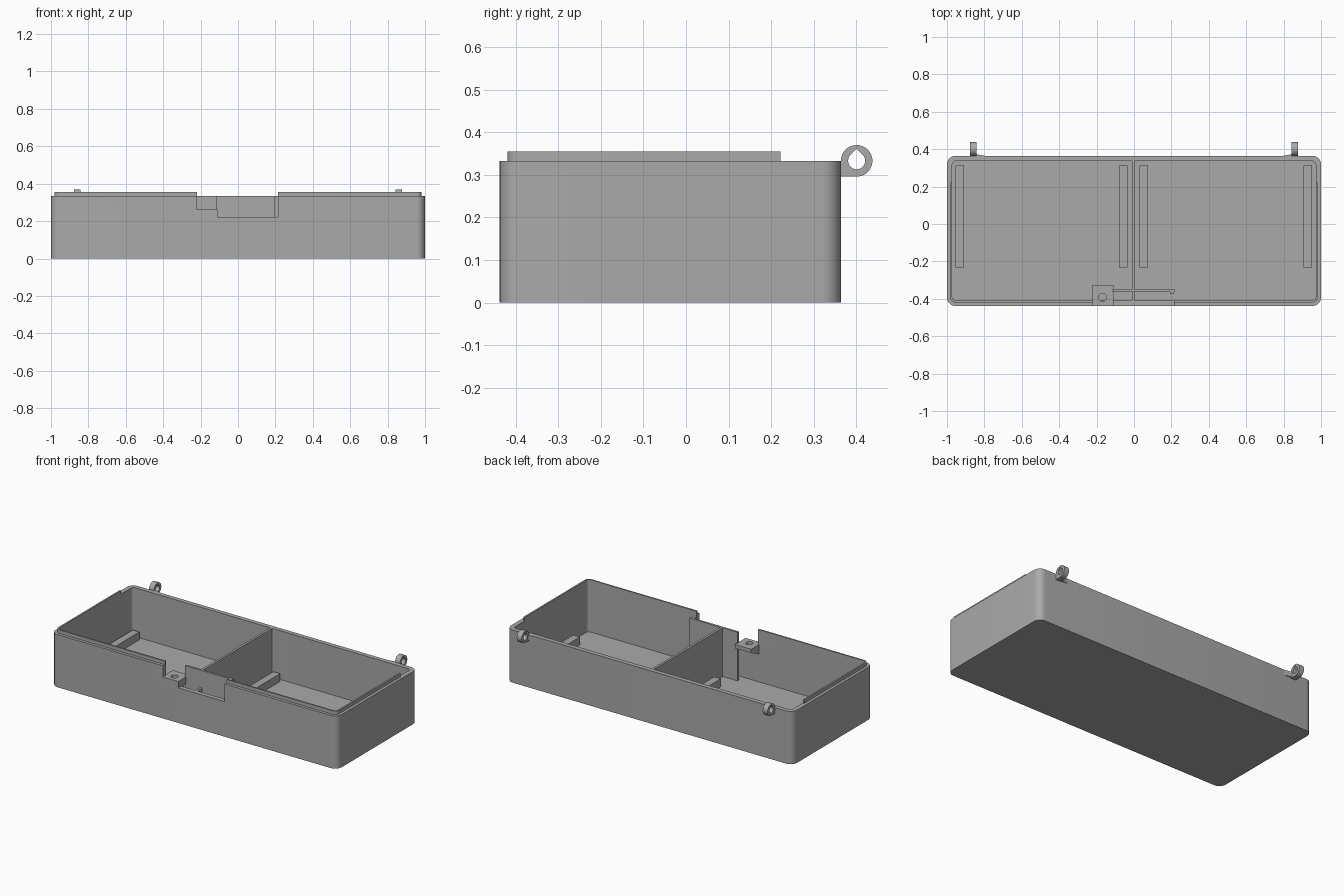
import bpy, bmesh, math

cube = bpy.data.objects.get("Cube")
if cube:
    bpy.data.objects.remove(cube, do_unlink=True)

# Single plastic colour
GREY = (0.4, 0.4, 0.4, 1)
mat = bpy.data.materials.new("grey plastic")
mat.use_nodes = True
mat.diffuse_color = GREY
mat.node_tree.nodes["Principled BSDF"].inputs["Base Color"].default_value = GREY

# Main dimensions
HALF_X, FRONT, BACK = 1.0, -0.438, 0.364
RIM, LIP_TOP, FLOOR, WALL = 0.333, 0.355, 0.025, 0.028
NOTCH_L, NOTCH_R, NOTCH_Z = -0.218, 0.214, 0.222


def finish(name, bm):
    bmesh.ops.recalc_face_normals(bm, faces=bm.faces)
    mesh = bpy.data.meshes.new(name)
    bm.to_mesh(mesh)
    bm.free()
    mesh.materials.append(mat)
    ob = bpy.data.objects.new(name, mesh)
    bpy.context.collection.objects.link(ob)
    return ob


def prism(name, points, shift):
    """Extrude a closed loop of 3D points along a vector."""
    bm = bmesh.new()
    face = bm.faces.new([bm.verts.new(p) for p in points])
    out = bmesh.ops.extrude_face_region(bm, geom=[face])
    verts = [g for g in out["geom"] if isinstance(g, bmesh.types.BMVert)]
    bmesh.ops.translate(bm, verts=verts, vec=shift)
    return finish(name, bm)


def box(name, x0, x1, y0, y1, z0, z1):
    loop = [(x0, y0, z0), (x1, y0, z0), (x1, y1, z0), (x0, y1, z0)]
    return prism(name, loop, (0, 0, z1 - z0))


def rounded(name, inset, radius, z0, z1, steps=8):
    """Rounded rectangular block, inset from the outer walls."""
    x, y0, y1 = HALF_X - inset - radius, FRONT + inset + radius, BACK - inset - radius
    loop = []
    for i, (cx, cy) in enumerate([(x, y1), (-x, y1), (-x, y0), (x, y0)]):
        for k in range(steps + 1):
            a = math.pi / 2 * (i + k / steps)
            loop.append((cx + radius * math.cos(a), cy + radius * math.sin(a), z0))
    return prism(name, loop, (0, 0, z1 - z0))


def cut(ob, *cutters):
    bpy.context.view_layer.objects.active = ob
    for c in cutters:
        c.hide_render = True
        mod = ob.modifiers.new("cut", "BOOLEAN")
        mod.operation, mod.solver, mod.object = "DIFFERENCE", "EXACT", c
        bpy.ops.object.modifier_apply(modifier=mod.name)
        bpy.data.objects.remove(c, do_unlink=True)


def smooth(ob):
    bpy.ops.object.select_all(action="DESELECT")
    ob.select_set(True)
    bpy.context.view_layer.objects.active = ob
    bpy.ops.object.shade_smooth_by_angle(angle=math.radians(30))


# Tray body with latch notch in the front wall
body = rounded("tray_body", 0, 0.045, 0, RIM)
cut(body, rounded("cavity", WALL, 0.02, FLOOR, 0.5),
    box("notch", NOTCH_L, NOTCH_R, -0.5, -0.395, NOTCH_Z, 0.5))
smooth(body)

# Raised lip along the front and most of both sides
lip = rounded("rim_lip", 0.018, 0.028, RIM - 0.004, LIP_TOP)
cut(lip, rounded("lip_hollow", WALL, 0.02, 0.3, 0.5),
    box("lip_gap", NOTCH_L, NOTCH_R, -0.5, -0.3, 0.3, 0.5),
    box("lip_end", -2, 2, 0.222, 1, 0.3, 0.5))
smooth(lip)

# Divider, lower in front of the latch wall
box("divider", -0.011, 0.004, -0.352, BACK - 0.02, FLOOR - 0.005, RIM)
box("divider_front", -0.011, 0.004, -0.415, -0.352, FLOOR - 0.005, NOTCH_Z)

# Wall set back behind the notch, with a short return at its end
box("latch_wall", -0.115, 0.22, -0.363, -0.35, FLOOR - 0.005, RIM)
box("latch_wall_return", 0.193, 0.214, -0.374, -0.362, NOTCH_Z, RIM)

# Latch shelf with a sloping underside and a screw hole
profile = [(FRONT, 0.262), (-0.33, 0.262), (-0.33, 0.238), (-0.41, 0.2), (FRONT, 0.2)]
shelf = prism("latch_shelf", [(-0.225, y, z) for y, z in profile], (0.115, 0, 0))
hole = [(-0.168 + 0.021 * math.cos(a), -0.392 + 0.021 * math.sin(a), 0.1)
        for a in [math.tau * i / 24 for i in range(24)]]
cut(shelf, prism("screw_hole", hole, (0, 0, 0.3)))

# Support rails on the floor
for i, x in enumerate((-0.955, -0.081, 0.029, 0.905)):
    box(f"floor_rail_{i + 1}", x, x + 0.046, -0.232, 0.313, FLOOR - 0.005, FLOOR + 0.05)


def hinge(name, x0, x1, cy=0.401, cz=0.333, outer=0.037, bore=0.02, n=48):
    """Hinge eye with a teardrop bore and a square foot against the wall."""
    bm = bmesh.new()
    rings = []
    for i in range(n):
        a = math.tau * i / n
        c, s = math.cos(a), math.sin(a)
        foot = math.pi <= a <= 1.5 * math.pi
        ro = outer / max(abs(c), abs(s)) if foot else outer
        d = abs(a - math.pi / 2)
        ri = bore / math.cos(math.pi / 4 - d) if d < math.pi / 4 else bore
        rings.append([bm.verts.new((x, cy + r * c, cz + r * s))
                      for x, r in ((x0, ro), (x1, ro), (x1, ri), (x0, ri))])
    for i in range(n):
        p, q = rings[i], rings[(i + 1) % n]
        for k in range(4):
            m = (k + 1) % 4
            bm.faces.new((p[k], p[m], q[m], q[k]))
    smooth(finish(name, bm))


# Hinge eyes and their small wedge braces
for side, s in (("left", 1), ("right", -1)):
    hinge(f"{side}_hinge_eye", s * 0.843, s * 0.877)
    wedge = [(s * 0.845, BACK - 0.004, 0.3), (s * 0.845, BACK + 0.009, 0.3),
             (s * 0.77, BACK - 0.004, 0.3)]
    prism(f"{side}_hinge_brace", wedge, (0, 0, RIM - 0.3))
